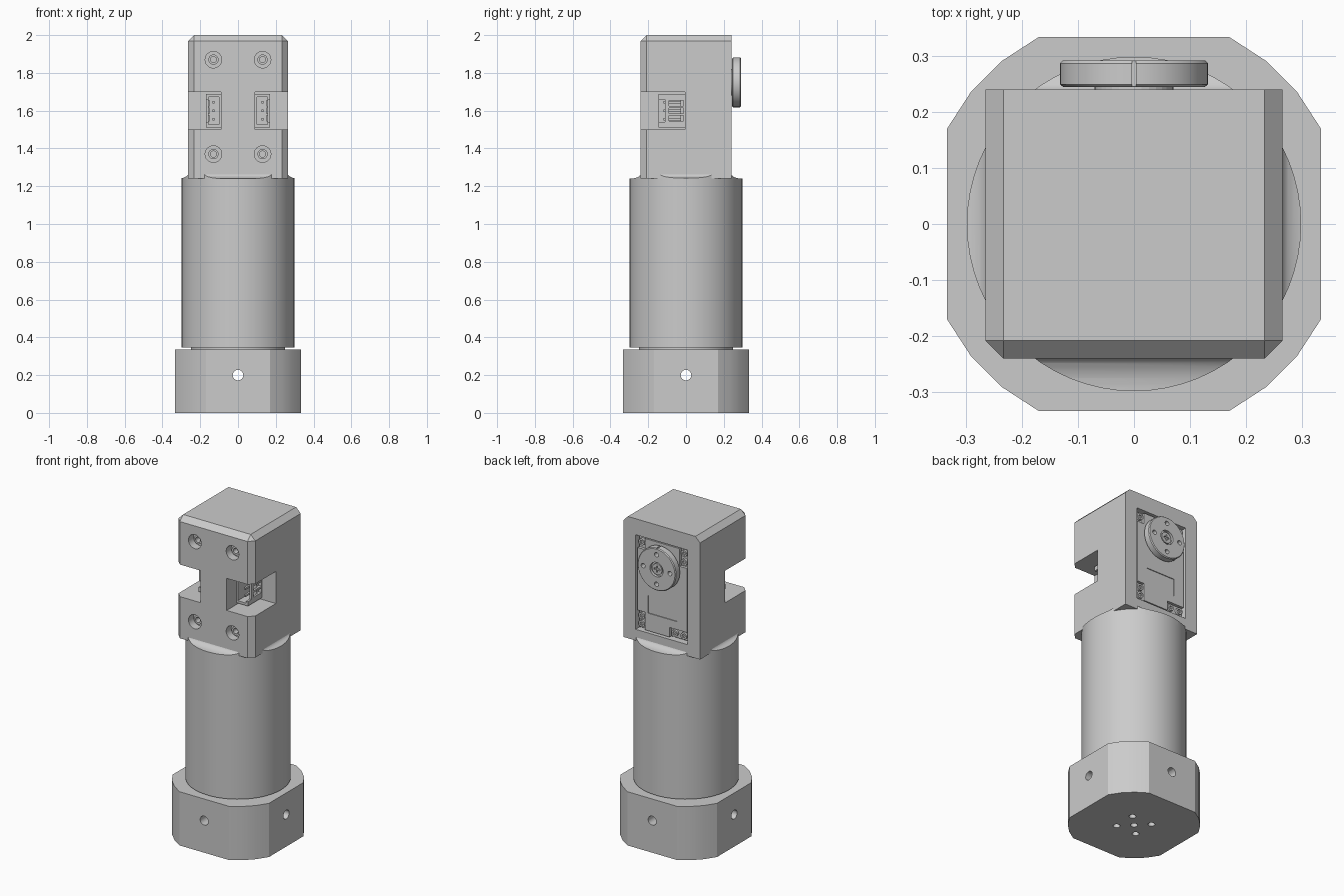
import bpy, bmesh, math
from mathutils import Matrix, Vector

cube = bpy.data.objects.get("Cube")
if cube:
    bpy.data.objects.remove(cube, do_unlink=True)

grey = bpy.data.materials.new("light_grey")
grey.use_nodes = True
grey.diffuse_color = (0.6, 0.6, 0.6, 1)
grey.node_tree.nodes["Principled BSDF"].inputs["Base Color"].default_value = (0.6, 0.6, 0.6, 1)

ROT = {"z": Matrix(), "x": Matrix.Rotation(math.pi / 2, 4, "Y"),
       "y": Matrix.Rotation(-math.pi / 2, 4, "X")}


def finish(name, bm):
    bmesh.ops.recalc_face_normals(bm, faces=bm.faces)
    mesh = bpy.data.meshes.new(name)
    bm.to_mesh(mesh)
    bm.free()
    mesh.materials.append(grey)
    obj = bpy.data.objects.new(name, mesh)
    bpy.context.collection.objects.link(obj)
    return obj


def activate(obj):
    bpy.ops.object.select_all(action="DESELECT")
    obj.select_set(True)
    bpy.context.view_layer.objects.active = obj


def smooth(obj):
    activate(obj)
    bpy.ops.object.shade_smooth_by_angle(angle=math.radians(25))


def box(name, xs, ys, zs):
    bm = bmesh.new()
    size = [b - a for a, b in (xs, ys, zs)]
    mid = [(a + b) / 2 for a, b in (xs, ys, zs)]
    bmesh.ops.create_cube(bm, size=1, matrix=Matrix.Translation(mid) @ Matrix.Diagonal((*size, 1)))
    return finish(name, bm)


def loft(name, rings):
    """Closed solid through a stack of equally sized point rings."""
    bm = bmesh.new()
    rows = [[bm.verts.new(p) for p in ring] for ring in rings]
    n = len(rows[0])
    for low, high in zip(rows, rows[1:]):
        for i in range(n):
            j = (i + 1) % n
            bm.faces.new((low[i], low[j], high[j], high[i]))
    bm.faces.new(rows[0][::-1])
    bm.faces.new(rows[-1])
    return finish(name, bm)


def lathe(name, profile, centre=(0, 0, 0), axis="z", sides=32):
    """Solid of revolution; profile lists (radius, distance along axis)."""
    place = Matrix.Translation(centre) @ ROT[axis]
    turns = [2 * math.pi * i / sides for i in range(sides)]
    return loft(name, [[place @ Vector((r * math.cos(a), r * math.sin(a), h)) for a in turns]
                       for r, h in profile])


def rod(name, r, start, end, centre=(0, 0, 0), axis="z", sides=24):
    return lathe(name, [(r, start), (r, end)], centre, axis, sides)


def combine(obj, others, operation="DIFFERENCE"):
    for other in others:
        other.hide_render = True
        mod = obj.modifiers.new("shape", "BOOLEAN")
        mod.operation, mod.solver, mod.object = operation, "EXACT", other
        activate(obj)
        bpy.ops.object.modifier_apply(modifier=mod.name)
        bpy.data.objects.remove(other, do_unlink=True)
    return obj


# Base block: flat sides joined by faceted round corners
outline = []
for quarter in range(4):
    for step in range(4):
        a = quarter * math.pi / 2 + math.radians(27 + 12 * step)
        outline.append((0.374 * math.cos(a), 0.374 * math.sin(a)))
base = loft("base_block", [[(x, y, z) for x, y in outline] for z in (0, 0.335)])
cutters = [rod("cross_hole", 0.028, -0.5, 0.5, (0, 0, 0.2), axis) for axis in "xy"]
for x, y in [(0, 0)] + [(sx * 0.07, sy * 0.07) for sx in (-1, 1) for sy in (-1, 1)]:
    cutters.append(rod("bottom_hole", 0.02, -0.1, 0.1, (x, y, 0)))
smooth(combine(base, cutters))

# Round column on a narrower neck
smooth(lathe("column", [(0.25, 0.32), (0.25, 0.345), (0.298, 0.345), (0.298, 1.24)], sides=64))

# Concave fillet between the column and the head walls
rings = []
for step in range(-1, 9):
    a = max(step, 0) / 8 * math.pi / 2
    grow = 0.06 * (1 - math.sin(a))
    z = 1.2 if step < 0 else 1.24 + 0.03 * (1 - math.cos(a))
    x, y = 0.262 + grow, 0.237 + grow
    rings.append([(-x, -y, z), (x, -y, z), (x, y, z), (-x, y, z)])
fillet = loft("column_fillet", rings)
smooth(combine(fillet, [rod("fillet_trim", 0.298, 1.1, 1.4, sides=64)], "INTERSECT"))

# Head block, chamfered everywhere except the back and the bottom
head = box("head_block", (-0.265, 0.265), (-0.24, 0.24), (1.24, 2))
bm = bmesh.new()
bm.from_mesh(head.data)
edges = []
for e in bm.edges:
    m = (e.verts[0].co + e.verts[1].co) / 2
    if (m.z > 1.99 and m.y < 0.2) or (m.y < -0.2 and abs(m.x) > 0.2 and abs(m.z - 1.62) < 0.1):
        edges.append(e)
bmesh.ops.bevel(bm, geom=edges, offset=0.032, segments=1, affect="EDGES")
bm.to_mesh(head.data)
bm.free()
cutters = [box("servo_pocket", (-0.18, 0.18), (0.15, 0.3), (1.31, 1.9))]
for s in (-1, 1):
    cutters.append(box("side_notch", sorted((s * 0.09, s * 0.3)), (-0.3, -0.005), (1.5, 1.7)))
    for z in (1.37, 1.87):
        cutters.append(rod("counterbore", 0.044, -0.3, -0.19, (s * 0.13, 0, z), "y"))
        cutters.append(rod("screw_hole", 0.016, -0.2, -0.1, (s * 0.13, 0, z), "y"))
smooth(combine(head, cutters))

# Front screw collars
for s in (-1, 1):
    for z in (1.37, 1.87):
        collar = rod("front_screw_collar", 0.027, -0.21, -0.18, (s * 0.13, 0, z), "y")
        smooth(combine(collar, [rod("collar_bore", 0.016, -0.3, -0.1, (s * 0.13, 0, z), "y")]))

# Cable sockets in the side notches
for side, s in (("right", -1), ("left", 1)):
    def span(a, b):
        return sorted((s * a, s * b))
    socket = box(side + "_socket", span(0.085, 0.17), (-0.145, 0), (1.512, 1.688))
    cuts = [box("socket_mouth", span(0.1, 0.157), (-0.2, -0.03), (1.527, 1.673))]
    for z in (1.56, 1.6, 1.64):
        cuts.append(box("socket_slot", span(0.15, 0.2), (-0.09, -0.012), (z - 0.014, z + 0.014)))
    cuts.append(box("socket_window", span(0.15, 0.2), (-0.2, -0.11), (1.54, 1.66)))
    combine(socket, cuts)
    for z in (1.555, 1.6, 1.645):
        box(side + "_socket_pin", span(0.124, 0.136), (-0.12, -0.02), (z - 0.006, z + 0.006))

# Servo body with cut corners and a shallow label recess
servo = box("servo_body", (-0.17, 0.17), (0.1, 0.233), (1.32, 1.89))
cutters = [box("label_recess", (-0.1, 0.1), (0.228, 0.3), (1.43, 1.54))]
corners = [(0.17, 0.05, 1.89, 0.07), (-0.17, 0.05, 1.89, 0.11),
           (0.17, 0.05, 1.32, 0.11), (-0.17, 0.12, 1.32, 0.06)]
for x, w, z, h in corners:
    s, t = math.copysign(1, x), 1 if z > 1.6 else -1
    cutters.append(box("corner_step", sorted((x - s * w, x + s * 0.05)), (0.215, 0.3),
                       sorted((z - t * h, z + t * 0.05))))
combine(servo, cutters)
spots = [(0.146, 1.86), (-0.146, 1.865), (-0.146, 1.81), (0.146, 1.35),
         (0.146, 1.4), (-0.143, 1.35), (-0.08, 1.35)]
for x, z in spots:
    screw = rod("servo_screw", 0.021, 0.2, 0.23, (x, 0, z), "y", 16)
    smooth(combine(screw, [rod("screw_socket", 0.011, 0.22, 0.3, (x, 0, z), "y", 6)]))

# Output horn: rounded disc with four holes, a marker groove and a centre screw
axis_at = (0, 0, 1.75)
rod("horn_hub", 0.07, 0.2, 0.25, axis_at, "y", 32)
horn = lathe("output_horn", [(0.126, 0.244), (0.132, 0.249), (0.132, 0.286), (0.127, 0.291)],
             axis_at, "y", 48)
cutters = [rod("horn_recess", 0.045, 0.275, 0.3, axis_at, "y"),
           box("marker_groove", (-0.004, 0.004), (0.2, 0.3), (1.877, 1.9))]
for k in range(4):
    a = k * math.pi / 2
    spot = (0.092 * math.cos(a), 0, 1.75 + 0.092 * math.sin(a))
    cutters.append(rod("horn_hole", 0.014, 0.26, 0.3, spot, "y", 16))
smooth(combine(horn, cutters))
screw = rod("horn_screw", 0.034, 0.27, 0.286, axis_at, "y")
for half in ((0.02, 0.005), (0.005, 0.02)):
    combine(screw, [box("cross_slot", (-half[0], half[0]), (0.278, 0.3),
                        (1.75 - half[1], 1.75 + half[1]))])
smooth(screw)
